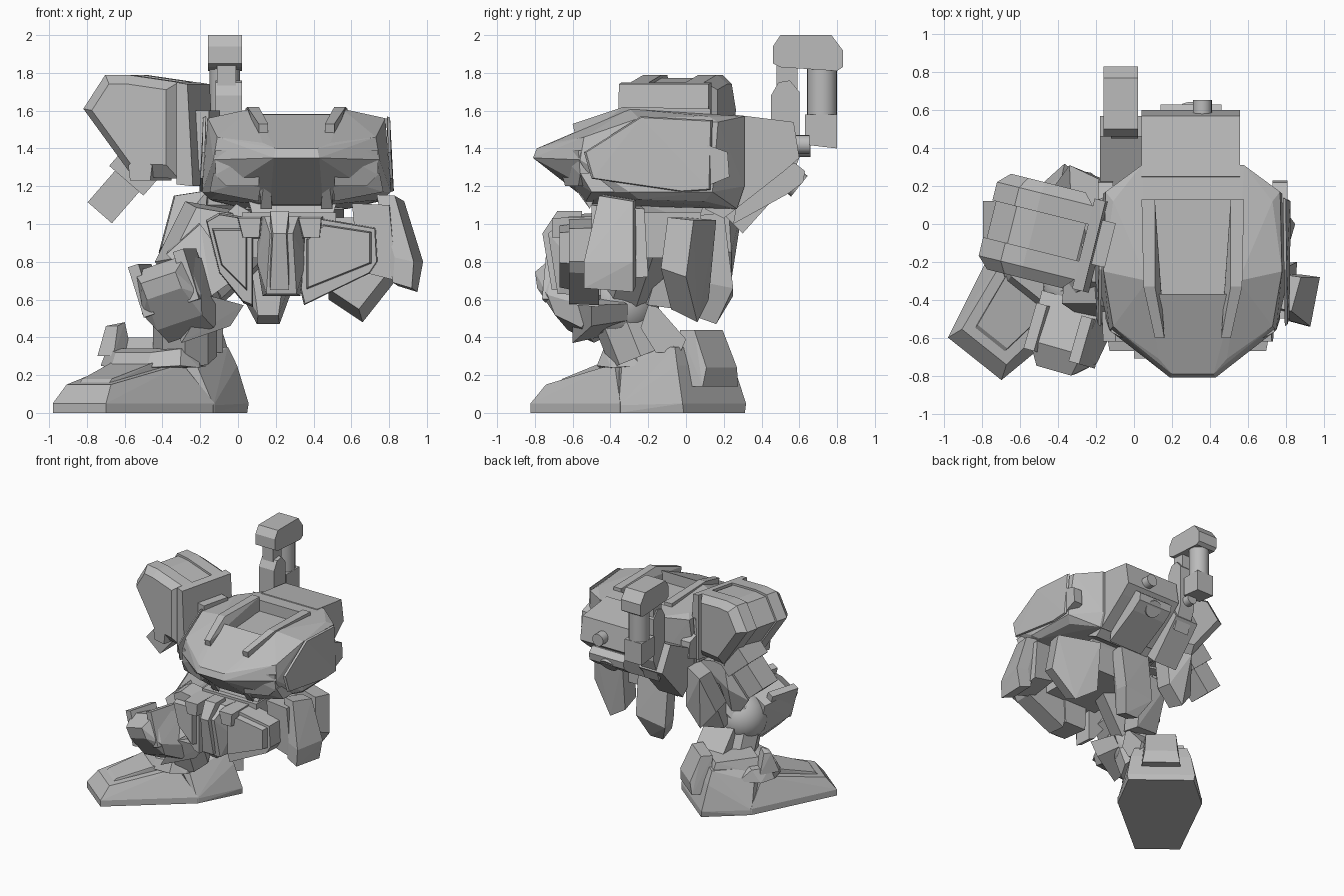
import bpy, bmesh, math
from mathutils import Vector, Matrix

grey = bpy.data.materials.new("armour grey")
grey.diffuse_color = (0.5, 0.5, 0.5, 1)
CX = 0.31  # centre line of the torso


def finish(name, bm, matrix=None):
    me = bpy.data.meshes.new(name)
    bmesh.ops.recalc_face_normals(bm, faces=bm.faces)
    bm.to_mesh(me)
    bm.free()
    me.materials.append(grey)
    ob = bpy.data.objects.new(name, me)
    bpy.context.collection.objects.link(ob)
    if matrix:
        ob.matrix_world = matrix
    return ob


def hull(name, pts, matrix=None, sym=None):
    """Convex armour block; sym=axis also mirrors every point on that axis."""
    pts = [Vector(p) for p in pts]
    if sym is not None:
        mirrored = [p.copy() for p in pts]
        for p in mirrored:
            p[sym] = -p[sym]
        pts += mirrored
    bm = bmesh.new()
    for p in pts:
        bm.verts.new(p)
    r = bmesh.ops.convex_hull(bm, input=bm.verts)
    junk = {g for g in r["geom_interior"] + r["geom_unused"] if isinstance(g, bmesh.types.BMVert)}
    bmesh.ops.delete(bm, geom=list(junk), context='VERTS')
    bmesh.ops.dissolve_limit(bm, angle_limit=0.02, verts=bm.verts, edges=bm.edges)
    return finish(name, bm, matrix)


def slab(name, pts, offset, scale=0.85, matrix=None):
    """Plate: an outline plus a scaled copy of it moved by offset."""
    pts = [Vector(p) for p in pts]
    c = sum(pts, Vector()) / len(pts)
    return hull(name, pts + [c + (p - c) * scale + Vector(offset) for p in pts], matrix)


def plate(name, outline, y0, y1, scale=0.85, matrix=None):
    """Outline in x and z, extruded in y with a smaller far face."""
    return slab(name, [(x, y0, z) for x, z in outline], (0, y1 - y0, 0), scale, matrix)


def profile(name, outline, x0, x1, matrix=None):
    """Outline in y and z, extruded in x."""
    return hull(name, [(x, y, z) for y, z in outline for x in (x0, x1)], matrix)


def box(name, lo, hi, matrix=None):
    return hull(name, [(x, y, z) for x in (lo[0], hi[0]) for y in (lo[1], hi[1]) for z in (lo[2], hi[2])], matrix)


def rod(name, a, b, r, n=20):
    a, b = Vector(a), Vector(b)
    bm = bmesh.new()
    bmesh.ops.create_cone(bm, cap_ends=True, segments=n, radius1=r, radius2=r, depth=(b - a).length)
    rot = (b - a).to_track_quat('Z', 'Y').to_matrix().to_4x4()
    ob = finish(name, bm, Matrix.Translation((a + b) / 2) @ rot)
    for f in ob.data.polygons:
        f.use_smooth = len(f.vertices) == 4 and n > 8
    return ob


# ---- foot, built pointing along local x from the heel ----
F = Matrix.Translation((-0.155, 0.15, 0)) @ Matrix.Rotation(math.radians(-128.5), 4, 'Z')
hull("heel", [(0, .26, 0), (.38, .335, 0), (0, .27, .05), (.38, .335, .04), (.06, .24, .25),
              (.42, .26, .24), (.1, .21, .35), (.5, .18, .32)], F, 1)
hull("toe", [(.37, .335, 0), (1.1, .18, 0), (1.1, .18, .05), (.37, .335, .05), (1.02, .15, .15), (.5, .22, .26)], F, 1)
hull("toe_plate", [(.98, .1, .15), (.95, .1, .18), (.6, .15, .28), (.55, .16, .2)], F, 1)
hull("instep_collar", [(.46, .3, .24), (.58, .27, .25), (.68, .12, .24), (.64, .12, .32), (.55, .25, .34),
                       (.4, .26, .34), (.3, .24, .25)], F, 1)
hull("ankle_cuff", [(.08, .22, .25), (.55, .22, .25), (.14, .18, .4), (.48, .17, .4)], F, 1)
hull("heel_guard", [(-.04, .15, .14), (-.05, .13, .24), (.04, .12, .44), (.13, .13, .44), (.1, .16, .14)], F, 1)
hull("instep_lug", [(.46, -.28, .3), (.62, -.26, .3), (.5, -.25, .46), (.56, -.25, .46), (.46, -.15, .3),
                    (.62, -.15, .3), (.5, -.17, .48), (.56, -.17, .46)], F)

# ---- knee and thigh ----
bm = bmesh.new()
bmesh.ops.create_uvsphere(bm, u_segments=24, v_segments=14, radius=0.2)
ball = finish("knee_ball", bm, Matrix.Translation((-.28, -.34, .58)))
for f in ball.data.polygons:
    f.use_smooth = True
rod("shin", (-.28, -.24, .3), (-.28, -.32, .5), .17, 8)
profile("calf_plate", [(-.2, .57), (-.15, .56), (-.0, .39), (-.03, .32), (-.16, .32), (-.24, .45)], -.34, -.08)
K = Matrix.Translation((-.33, -.55, .63)) @ Matrix.Rotation(math.radians(-16), 4, 'Z') @ Matrix.Rotation(math.radians(-18), 4, 'Y')
hull("knee_cap", [(.17, .15, .14), (.19, .15, -.15), (.15, -.12, .17), (.17, -.14, -.06), (.13, .05, -.23),
                  (.1, -.24, .09), (.1, -.22, .0), (.13, -.1, -.16)], K, 0)
for s in (-1, 1):
    box("knee_side_rail", (.13 * s - .03, -.17, -.08), (.13 * s + .03, .08, .2), K)
slab("inner_shin_fin", [(-.15, -.6, .62), (.03, -.5, .57), (-.04, -.5, .46), (-.3, -.6, .37)], (-.05, .2, .02), .8)
rod("thigh", (.1, -.2, .98), (-.28, -.32, .62), .17, 8)
slab("thigh_front_plate", [(-.38, -.42, .84), (-.2, -.42, 1.0), (.0, -.5, .72), (-.14, -.58, .62)], (-.02, .25, .05), .8)
slab("thigh_outer_plate", [(-.28, -.1, 1.12), (-.32, -.1, .9), (-.44, -.2, .8), (-.3, -.2, .6), (-.05, -.1, 1.08)],
     (.06, -.2, 0), .85)
slab("thigh_back_plate", [(-.28, .08, .95), (-.02, .08, .98), (-.08, -.05, .55), (-.3, -.08, .58)], (.02, -.16, 0), .9)

# ---- pelvis and skirt plates ----
box("pelvis", (.02, -.5, .82), (.52, .08, 1.06))
hull("abdomen", [(.2, -.48, 1.0), (.25, -.42, 1.18), (.22, .12, 1.18), (.2, .06, 1.0)], Matrix.Translation((.29, 0, 0)), 0)
hull("crotch_block", [(.09, -.62, 1.04), (.06, -.73, .95), (.13, -.6, .8), (.08, -.68, .63), (.1, -.45, .62),
                      (.12, -.45, 1.04)], Matrix.Translation((.23, 0, 0)), 0)
hull("crotch_ridge", [(.05, -.68, 1.07), (.035, -.76, .95), (.05, -.71, .65), (.05, -.55, 1.07), (.05, -.6, .65)],
     Matrix.Translation((.22, 0, 0)), 0)
for x in (.06, .38):
    plate("hip_hinge", [(x - .07, 1.04), (x + .07, 1.04), (x + .06, .92), (x - .04, .92)], -.5, -.71)
right = [(.35, .97), (.44, 1.03), (.73, .98), (.74, .8), (.7, .74), (.35, .57), (.33, .65)]
plate("right_front_skirt", right, -.46, -.62, .97)
plate("right_front_skirt_face", [(.36, .92), (.45, 1.0), (.71, .96), (.71, .79), (.36, .65)], -.6, -.67, .93)
left = [(-.17, 1.02), (-.1, 1.06), (.08, 1.03), (.08, .56), (.03, .58), (-.1, .74)]
plate("left_front_skirt", left, -.46, -.62, .95)
plate("left_front_skirt_face", [(-.14, .98), (.05, .98), (.05, .64), (-.09, .78)], -.6, -.67, .9)
slab("right_side_skirt", [(.83, -.46, 1.15), (.88, -.28, 1.12), (.98, -.28, .8), (.95, -.28, .64),
                          (.92, -.54, .66), (.93, -.54, .8)], (-.1, .02, .02), .95)
slab("right_side_skirt_inner", [(.8, -.5, 1.1), (.82, -.22, 1.08), (.86, -.2, .72), (.84, -.5, .7)], (-.2, 0, .03), .9)
slab("right_rear_skirt", [(.48, .16, 1.02), (.82, .04, 1.02), (.85, .0, .72), (.66, .06, .48), (.48, .12, .6)],
     (-.02, -.14, .04), .9)
slab("centre_rear_skirt", [(.02, .2, 1.06), (.3, .2, 1.06), (.29, .25, .66), (.22, .16, .47), (.1, .16, .47),
                           (.02, .25, .62)], (0, -.13, .02), .9)
slab("left_rear_skirt", [(-.34, .31, 1.15), (-.15, .22, 1.18), (-.17, .24, .85), (-.3, .24, .7), (-.42, .2, .85)],
     (0, -.16, .02), .9)

# ---- torso: convex shell, recessed neck, rails and vents ----
T = Matrix.Translation((CX, 0, 0))
torso = hull("torso", [(.24, -.3, 1.61), (.38, -.26, 1.58), (.42, .12, 1.57), (.27, .31, 1.57),
                       (.11, -.79, 1.40), (.12, -.81, 1.35), (.18, -.71, 1.43), (.42, -.54, 1.46), (.47, -.25, 1.56),
                       (.44, -.56, 1.34), (.5, -.3, 1.17), (.49, .14, 1.17), (.46, .17, 1.54), (.27, .31, 1.2),
                       (.14, -.49, 1.1), (.4, -.48, 1.17), (.46, -.25, 1.13), (.44, .1, 1.12), (.27, .27, 1.08)], T, 0)
cutter = box("neck_cutter", (-.2, -.37, 1.49), (.2, .13, 1.8), T)
cutter.hide_render = True
cutter.hide_set(True)
cut = torso.modifiers.new("neck recess", 'BOOLEAN')
cut.object, cut.operation, cut.solver = cutter, 'DIFFERENCE', 'EXACT'
for s in (-1, 1):
    hull("neck_rail", [(x * s, y, z) for x, y, z in [
        (.2, .13, 1.5), (.27, .13, 1.5), (.2, .13, 1.61), (.27, .13, 1.61), (.2, -.33, 1.62), (.26, -.33, 1.62),
        (.15, -.6, 1.53), (.2, -.6, 1.53), (.15, -.58, 1.44), (.2, -.58, 1.44)]], T)
    slab("chest_vent", [(x * s, y, z) for x, y, z in [
        (.2, -.69, 1.39), (.43, -.57, 1.39), (.43, -.56, 1.26), (.37, -.57, 1.2), (.2, -.64, 1.2)]], (0, .2, 0), 1, T)
    slab("chest_vent_lower_lip", [(x * s, y, z) for x, y, z in [
        (.19, -.63, 1.25), (.44, -.56, 1.27), (.46, -.5, 1.17), (.2, -.53, 1.12)]], (0, .12, 0), 1, T)
    slab("chest_side_panel", [(.485 * s, -.54, 1.38), (.48 * s, -.24, 1.57), (.475 * s, .14, 1.55),
                              (.5 * s, .13, 1.18), (.5 * s, -.02, 1.17), (.495 * s, -.5, 1.24)], (.015 * s, 0, 0), .97, T)
    slab("chest_side_lug", [(.5 * s, .11, 1.42), (.5 * s, .22, 1.38), (.5 * s, .23, 1.25), (.5 * s, .11, 1.2)],
         (-.08 * s, 0, 0), 1, T)
    hull("chest_divider", [(x * s, y, z) for x, y, z in [
        (.15, -.74, 1.4), (.2, -.69, 1.4), (.13, -.51, 1.08), (.19, -.51, 1.08), (.13, -.4, 1.3), (.2, -.4, 1.3)]], T)

# ---- backpack ----
profile("backpack", [(.25, 1.58), (.57, 1.54), (.6, 1.35), (.52, 1.28), (.2, 1.03), (.1, 1.08)], .04, .56)
profile("backpack_lower", [(.3, 1.3), (.58, 1.32), (.63, 1.28), (.62, 1.22), (.54, 1.16), (.25, 1.0)], .14, .46)
rod("backpack_knob", (.36, .55, 1.42), (.36, .655, 1.42), .05)
rod("thruster", (.3, .5, 1.28), (.3, .6, 1.2), .07)

# ---- folded mast with cylinder ----
profile("mast_strut", [(.45, 1.3), (.45, 1.68), (.49, 1.75), (.55, 1.76), (.6, 1.7), (.6, 1.35), (.52, 1.15)], -.12, .02)
profile("mast_brace", [(.15, 1.3), (.46, 1.45), (.57, 1.25), (.3, .95), (.15, 1.1)], -.18, .04)
profile("mast_neck", [(.48, 1.6), (.59, 1.6), (.59, 1.86), (.48, 1.86)], -.11, -.01)
profile("mast_head", [(.46, 1.85), (.46, 1.94), (.5, 2.0), (.77, 2.0), (.83, 1.92), (.83, 1.83), (.8, 1.81), (.5, 1.83)],
        -.16, .02)
rod("mast_cylinder", (-.07, .72, 1.5), (-.07, .72, 1.85), .08)
profile("mast_foot", [(.63, 1.42), (.63, 1.58), (.8, 1.58), (.8, 1.4)], -.15, .01)
rod("mast_pivot", (-.05, .55, 1.4), (-.05, .66, 1.4), .045)

# ---- shoulder armour and arm stump ----
S = Matrix.Translation((-.46, -.05, 1.5)) @ Matrix.Rotation(math.radians(-14), 4, 'Z')
outline = [(-.32, .11), (-.2, .29), (-.08, .29), (.2, .25), (.2, -.26), (-.05, -.25)]
core = [(x * .94, z * .94) for x, z in outline]
plate("shoulder_core", core, -.2, .2, 1, S)
for s in (-1, 1):
    plate("shoulder_rim", outline, .1 * s, .2 * s, 1, S)
    plate("shoulder_face", outline, .2 * s, .26 * s, .78, S)
plate("shoulder_flange", [(.2, .25), (.26, .24), (.29, -.3), (.2, -.29)], -.25, .24, 1, S)
box("shoulder_joint", (.24, -.1, -.22), (.34, .14, .1), S)
plate("shoulder_notch", [(-.05, -.27), (-.06, -.19), (.0, -.14), (.07, -.19), (.06, -.27)], .2, -.26, 1, S)
A = Matrix.Translation((-.46, .02, 1.38)) @ Matrix.Rotation(math.radians(41), 4, 'Y')
box("arm_cuff", (-.12, -.13, -.2), (.12, .13, 0), A)
box("arm_stump", (-.08, -.1, -.42), (.09, .1, 0), A)
